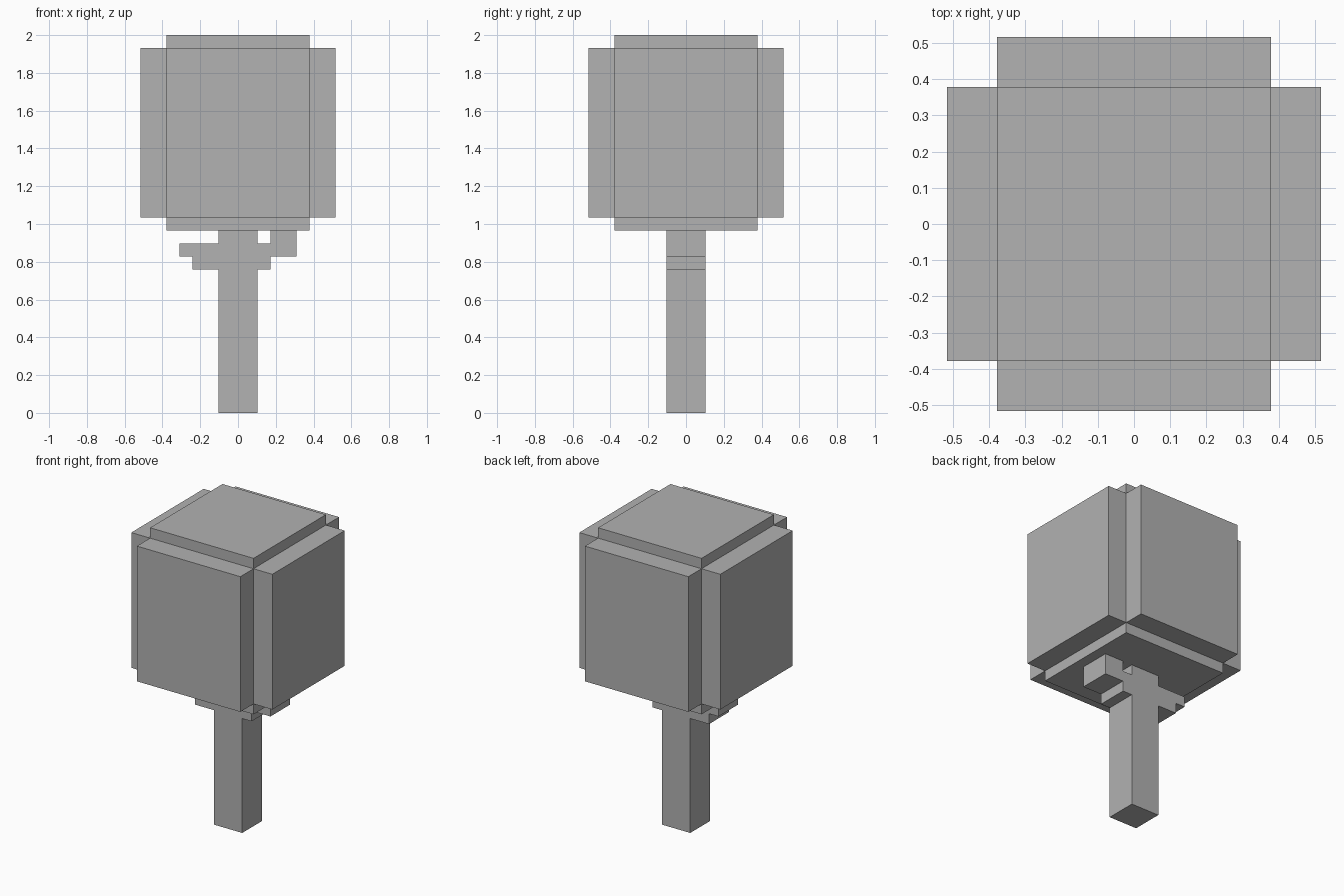
import bpy
import bmesh
from mathutils import Vector

UNIT = 2 / 29  # one block of the chunky grid

default = bpy.data.objects.get("Cube")
if default:
    bpy.data.objects.remove(default, do_unlink=True)

grey = bpy.data.materials.new("plain grey")
grey.use_nodes = True
colour = (0.445, 0.445, 0.445, 1)
grey.diffuse_color = colour
grey.node_tree.nodes["Principled BSDF"].inputs["Base Color"].default_value = colour


def finish(bm, name):
    """Scale from blocks to units and link the object."""
    bmesh.ops.scale(bm, vec=(UNIT,) * 3, verts=bm.verts)
    bmesh.ops.recalc_face_normals(bm, faces=bm.faces)
    mesh = bpy.data.meshes.new(name)
    bm.to_mesh(mesh)
    bm.free()
    mesh.materials.append(grey)
    obj = bpy.data.objects.new(name, mesh)
    bpy.context.collection.objects.link(obj)
    return obj


def extruded_profile(name, points, depth):
    """Extrude an outline in x and z along y, centred."""
    bm = bmesh.new()
    face = bm.faces.new([bm.verts.new((x, -depth / 2, z)) for x, z in points])
    result = bmesh.ops.extrude_face_region(bm, geom=[face], use_keep_orig=True)
    verts = [g for g in result["geom"] if isinstance(g, bmesh.types.BMVert)]
    bmesh.ops.translate(bm, vec=(0, depth, 0), verts=verts)
    return finish(bm, name)


# Canopy: a block with every face pushed out, leaving notched corners
bm = bmesh.new()
bmesh.ops.create_cube(bm, size=1)
bmesh.ops.scale(bm, vec=(11, 11, 13), verts=bm.verts)
bmesh.ops.translate(bm, vec=(0, 0, 21.5), verts=bm.verts)
bm.normal_update()
for face in list(bm.faces):
    normal = Vector(face.normal)
    step = 1 if abs(normal.z) > 0.5 else 2
    panel = bmesh.ops.extrude_discrete_faces(bm, faces=[face])["faces"][0]
    bmesh.ops.translate(bm, vec=normal * step, verts=panel.verts)
finish(bm, "canopy")

# Trunk with the raised branch on its left side, as one outline
extruded_profile("trunk_and_left_branch", [
    (-1.5, 0), (1.5, 0), (1.5, 11), (2.5, 11), (2.5, 12), (4.5, 12),
    (4.5, 14), (2.5, 14), (2.5, 13), (1.5, 13), (1.5, 14), (-1.5, 14)], 3)

# Lower stub branch on the other side
extruded_profile("right_branch", [
    (-1.5, 11), (-1.5, 13), (-4.5, 13), (-4.5, 12), (-3.5, 12), (-3.5, 11)], 3)
